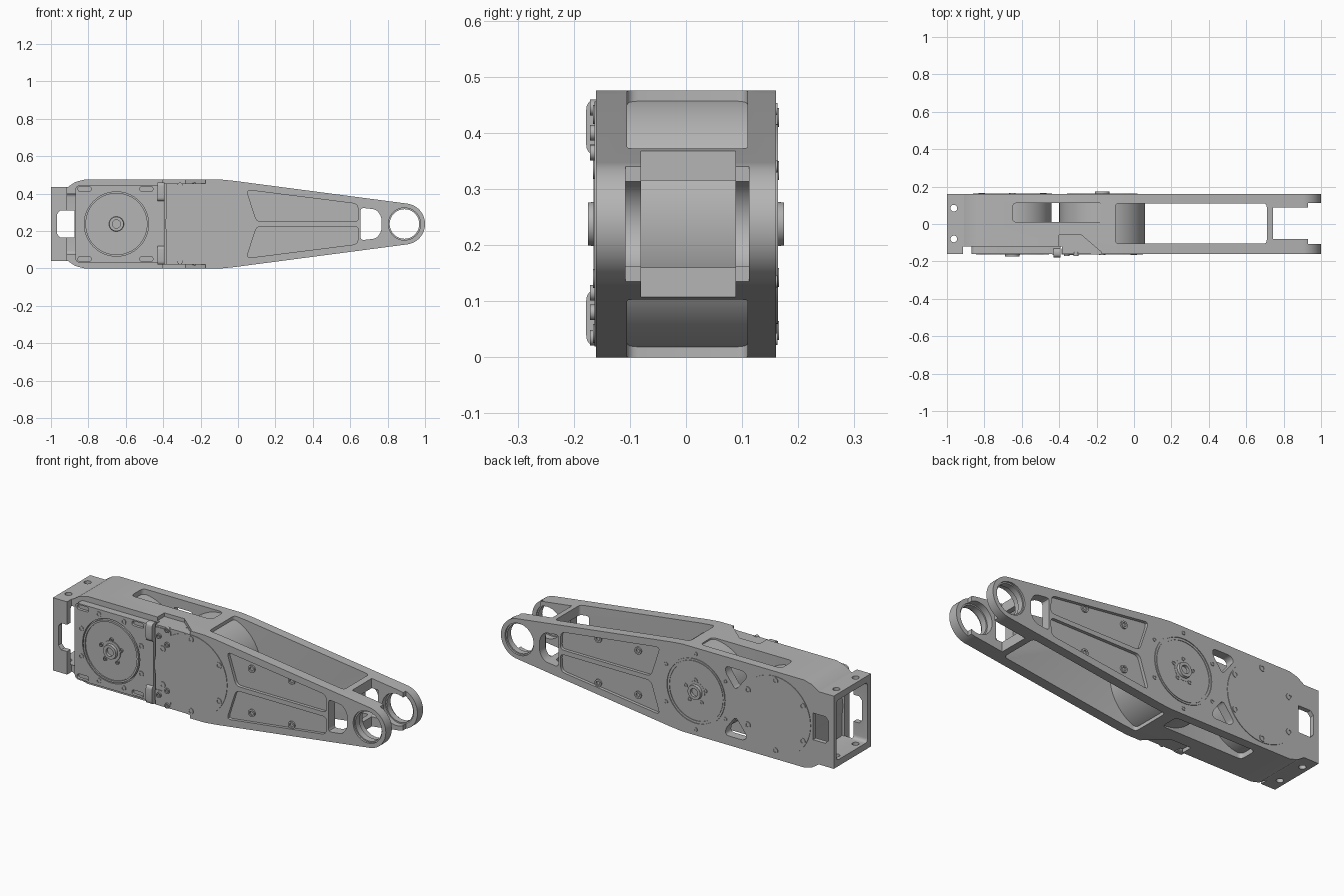
import bpy, bmesh, math
from mathutils import Vector

if "Cube" in bpy.data.objects:
    bpy.data.objects.remove(bpy.data.objects["Cube"])

C = 0.2375                 # height of the centre line
REAR, FORE, TIP = -0.65, -0.17, 0.89   # motor and bearing axes along x

grey = bpy.data.materials.new("machined_grey")
grey.use_nodes = True
grey.diffuse_color = (0.46, 0.46, 0.46, 1)
grey.node_tree.nodes["Principled BSDF"].inputs["Base Color"].default_value = (0.46, 0.46, 0.46, 1)


def make(name, bm):
    bmesh.ops.recalc_face_normals(bm, faces=bm.faces)
    me = bpy.data.meshes.new(name)
    bm.to_mesh(me)
    bm.free()
    me.materials.append(grey)
    ob = bpy.data.objects.new(name, me)
    bpy.context.collection.objects.link(ob)
    return ob


def rounded(pts, r):
    """Replace each corner by a short curve."""
    out = []
    for i, p in enumerate(pts):
        p, a, b = Vector(p), Vector(pts[i - 1]), Vector(pts[(i + 1) % len(pts)])
        s = p + (a - p).normalized() * min(r, (a - p).length * 0.45)
        e = p + (b - p).normalized() * min(r, (b - p).length * 0.45)
        for k in range(5):
            t = k / 4
            out.append(s * (1 - t) ** 2 + p * 2 * t * (1 - t) + e * t * t)
    return out


def prism(name, pts, lo, hi, axis="Y", r=0):
    """Extrude a profile: xz along y, xy along z or yz along x."""
    pts = rounded(pts, r) if r else pts
    place = {"Y": lambda p, h: (p[0], h, p[1]),
             "Z": lambda p, h: (p[0], p[1], h),
             "X": lambda p, h: (h, p[0], p[1])}[axis]
    bm = bmesh.new()
    low = [bm.verts.new(place(p, lo)) for p in pts]
    high = [bm.verts.new(place(p, hi)) for p in pts]
    bm.faces.new(low)
    bm.faces.new(high[::-1])
    for i in range(len(pts)):
        bm.faces.new((low[i - 1], low[i], high[i], high[i - 1]))
    return make(name, bm)


def rect(a0, a1, b0, b1):
    return [(a0, b0), (a1, b0), (a1, b1), (a0, b1)]


def flip(pts):
    return [(x, 2 * C - z) for x, z in pts]


def lathe(name, x, z, profile, n=64):
    """Turn (radius, y) points around an axis along y."""
    bm = bmesh.new()
    rings = [[bm.verts.new((x + r * math.cos(2 * math.pi * i / n), y,
                            z + r * math.sin(2 * math.pi * i / n))) for i in range(n)]
             for r, y in profile]
    for a, b in zip(rings, rings[1:]):
        for i in range(n):
            bm.faces.new((a[i - 1], a[i], b[i], b[i - 1]))
    bm.faces.new(rings[0])
    bm.faces.new(rings[-1])
    return make(name, bm)


def drum(name, x, z, r, lo, hi, n=64):
    return lathe(name, x, z, [(r, lo), (r, hi)], n)


def cut(target, cutters):
    for c in cutters:
        c.hide_render = True
        mod = target.modifiers.new("cut", "BOOLEAN")
        mod.operation, mod.solver, mod.object = "DIFFERENCE", "EXACT", c
        bpy.context.view_layer.objects.active = target
        bpy.ops.object.modifier_apply(modifier=mod.name)
        bpy.data.objects.remove(c)


def bolt(name, x, z, y, side, r=0.017):
    """Socket head screw standing on a face that looks along side * y."""
    h = y + side * 0.008
    lathe(name, x, z, [(r, y - side * 0.012), (r, h), (r * 0.55, h), (r * 0.55, h - side * 0.008)], 16)


# Arm body: outline of box end, motor section, taper and round tip
top = [(-1, 0.435), (-0.91, 0.435), (-0.87, 0.462), (-0.82, 0.475), (-0.09, 0.475), (-0.02, 0.468)]
tip = [(TIP + 0.11 * math.cos(math.radians(a)), C + 0.11 * math.sin(math.radians(a)))
       for a in range(82, -83, -4)]
body = prism("arm_body", top + tip + flip(top)[::-1], -0.16, 0.16)

bearing = drum("cutter", TIP, C, 0.086, -1, 1)
eye = [(0.655, 0.15), (0.74, 0.16), (0.768, 0.20), (0.768, 0.275), (0.74, 0.315), (0.655, 0.325)]
notch = [(-0.968, 0.185), (-0.95, 0.165), (-0.875, 0.165), (-0.875, 0.31), (-0.95, 0.31), (-0.968, 0.29)]
cutters = [
    # Long gap between the arms, gap at the tip, opening in the cross bar
    prism("cutter", rect(-0.1, 0.71, -0.105, 0.11), -1, 1, "Z", 0.02),
    prism("cutter", rect(0.742, 1.2, -0.08, 0.088), -1, 1, "Z"),
    prism("cutter", rect(0.93, 1.2, -0.108, 0.112), -1, 1, "Z"),
    prism("cutter", rect(-0.104, 0.109, 0.16, 0.315), 0.69, 0.78, "X", 0.02),
    bearing,
    prism("cutter", eye, -1, 1, "Y", 0.02),
    # Slot over both motors
    prism("cutter", rect(-0.65, -0.165, 0.01, 0.112), -1, 1, "Z", 0.025),
    # Hollow box end with side notches
    prism("cutter", rect(-0.13, 0.135, 0.075, 0.40), -1.1, -0.855, "X", 0.02),
    prism("cutter", notch, -1, 1, "Y"),
    # Recess behind the rear motor plate
    prism("cutter", rect(-0.915, -0.385, -0.3, -0.12), -1, 1, "Z"),
]
# Mounting holes in the top and bottom of the box end
for y in (-0.08, 0.085):
    ring = [(-0.963 + 0.018 * math.cos(a * math.pi / 10), y + 0.018 * math.sin(a * math.pi / 10))
            for a in range(20)]
    cutters.append(prism("cutter", ring, -1, 1, "Z"))
# Side pockets, windows between the motors and bracket recesses
pocket = [(0.045, 0.42), (0.64, 0.345), (0.645, 0.25), (0.10, 0.25)]
window = [(-0.41, 0.31), (-0.48, 0.40), (-0.46, 0.425), (-0.35, 0.425), (-0.35, 0.39)]
wedge = [(-0.40, -0.06), (-0.28, -0.06), (-0.175, -0.15), (-0.175, -0.2), (-0.40, -0.2)]
for f in (list, flip):
    for lo, hi in ((-0.2, -0.143), (0.143, 0.2)):
        cutters.append(prism("cutter", f(pocket), lo, hi, "Y", 0.025))
    cutters.append(prism("cutter", f(window), 0.05, 0.3, "Y", 0.02))
for lo, hi in ((0.455, 0.6), (-0.1, 0.02)):
    cutters.append(prism("cutter", wedge, lo, hi, "Z"))
cut(body, cutters)

# Bearing sleeves in the tip
for name, lo, hi in (("front_bearing", -0.15, -0.115), ("back_bearing", 0.118, 0.15)):
    sleeve = drum(name, TIP, C, 0.0865, lo, hi)
    cut(sleeve, [drum("cutter", TIP, C, 0.079, -1, 1)])

# Motor housings
drum("rear_motor", REAR, C, 0.21, -0.12, 0.13)
drum("fore_motor", FORE, C, 0.212, -0.14, 0.14)
lathe("fore_motor_shell", FORE, C, [(0.23, -0.106), (0.23, 0.0), (0.23, 0.111)])
# Flush covers on the closed ends of the motors
drum("rear_motor_cover", REAR, C, 0.212, 0.12, 0.163)
drum("fore_motor_cover", FORE, C, 0.218, -0.163, -0.13)

# Front plate holding the rear motor
plate = prism("rear_motor_plate", rect(-0.87, -0.395, 0.03, 0.445), -0.16, -0.118, "Y", 0.03)
cutters = [drum("cutter", REAR, C, 0.172, -0.3, -0.145)]
for x in (-0.82, -0.49):
    for z in (0.05, 0.425):
        cutters.append(prism("cutter", rect(x - 0.035, x + 0.035, z - 0.013, z + 0.013),
                             -0.3, -0.145, "Y", 0.013))
cut(plate, cutters)


# Output flanges with groove, hub and centre bore
def flange(name, x, side):
    steps = [(0.166, 0.135), (0.166, 0.163), (0.156, 0.163), (0.156, 0.156), (0.055, 0.156),
             (0.055, 0.161), (0.04, 0.161), (0.038, 0.175), (0.022, 0.175), (0.022, 0.16)]
    lathe(name, x, C, [(r, side * y) for r, y in steps])
    for i in range(5):
        a = math.radians(90 + 72 * i)
        bolt(name + "_screw", x + 0.062 * math.cos(a), C + 0.062 * math.sin(a), side * 0.156, side, 0.011)


flange("rear_flange", REAR, -1)
flange("fore_flange", FORE, 1)

# Groove rim let into the back around the fore flange
rim = drum("fore_flange_rim", FORE, C, 0.178, 0.15, 0.164)
cut(rim, [drum("cutter", FORE, C, 0.17, 0, 1)])

# Clamp tabs and cross strip beside the front plate
prism("clamp_strip", rect(-0.435, -0.392, 0.03, 0.445), -0.165, -0.12)
for z in (0.07, 0.41):
    prism("clamp_tab", rect(-0.178, -0.13, z - 0.05, z + 0.05), -0.43, -0.392, "X", 0.02)
    s = 1 if z > C else -1
    prism("clamp_bracket", rect(-0.385, -0.29, z - 0.03, z + 0.035), -0.163, -0.07, "Y", 0.012)
    for x, dz in ((-0.36, -0.01), (-0.31, -0.045), (-0.31, 0.035)):
        bolt("bracket_screw", x, z + s * dz, -0.163, -1, 0.014)

# Screws on the tapered sides, covers and plate
for side in (-1, 1):
    for x in (0.185, 0.425):
        for z in (0.12, 0.36):
            bolt("side_screw", x, z, side * 0.143, side, 0.02)
for i in range(6):
    a = math.radians(30 + 60 * i)
    c, s = math.cos(a), math.sin(a)
    bolt("rear_cover_screw", REAR + 0.19 * c, C + 0.19 * s, 0.158, 1)
    bolt("fore_cover_screw", FORE + 0.195 * c, C + 0.195 * s, -0.158, -1)
    bolt("fore_ring_screw", FORE + 0.205 * c, C + 0.205 * s, 0.155, 1, 0.011)
for i in range(8):
    a = math.radians(22.5 + 45 * i)
    bolt("plate_screw", REAR + 0.195 * math.cos(a), C + 0.195 * math.sin(a), -0.155, -1, 0.015)

# Smooth the turned surfaces, keep machined edges sharp
bpy.ops.object.select_all(action="DESELECT")
for ob in bpy.context.scene.objects:
    if ob.type == "MESH":
        ob.select_set(True)
bpy.context.view_layer.objects.active = body
bpy.ops.object.shade_smooth_by_angle(angle=math.radians(30))
